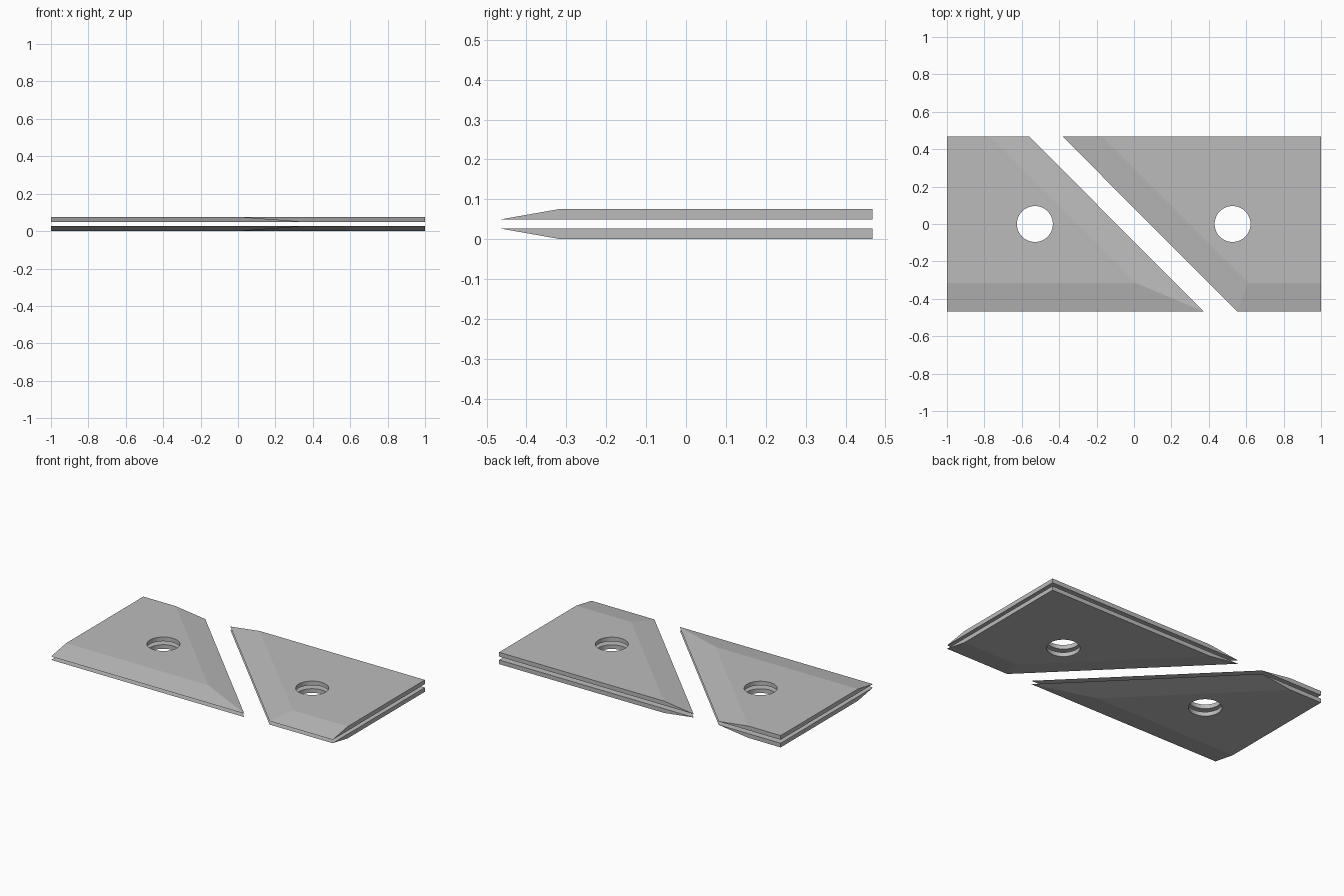
import bpy, bmesh

cube = bpy.data.objects.get("Cube")
if cube:
    bpy.data.objects.remove(cube, do_unlink=True)

HALF = 0.468       # half depth
BEVEL_Y = -0.315   # rear limit of the front bevel
THICK = 0.027
HEIGHT = 0.076

steel = bpy.data.materials.new("brushed_grey")
steel.use_nodes = True
GREY = (0.5, 0.5, 0.5, 1)
steel.diffuse_color = GREY
steel.node_tree.nodes["Principled BSDF"].inputs["Base Color"].default_value = GREY


def make_blade(name, rim, land, hole_x, flat_z, land_z):
    """Plate with a wide flat side (rim), a smaller bevelled side (land) and a bolt hole."""
    bm = bmesh.new()
    low = [bm.verts.new((x, y, flat_z)) for x, y in rim]
    high = [bm.verts.new((x, y, land_z)) for x, y in land]
    bm.faces.new(low)
    bm.faces.new(high)
    for i in range(4):
        j = (i + 1) % 4
        bm.faces.new((low[i], low[j], high[j], high[i]))
    bmesh.ops.recalc_face_normals(bm, faces=bm.faces)
    mesh = bpy.data.meshes.new(name)
    bm.to_mesh(mesh)
    bm.free()
    mesh.materials.append(steel)
    blade = bpy.data.objects.new(name, mesh)
    bpy.context.collection.objects.link(blade)

    # Bolt hole
    bpy.ops.mesh.primitive_cylinder_add(vertices=64, radius=0.096, depth=1,
                                        location=(hole_x, 0, 0))
    cutter = bpy.context.object
    cutter.hide_render = True
    cutter.data.materials.append(steel)
    cut = blade.modifiers.new("bolt_hole", "BOOLEAN")
    cut.operation = "DIFFERENCE"
    cut.solver = "EXACT"
    cut.object = cutter
    bpy.ops.object.select_all(action="DESELECT")
    blade.select_set(True)
    bpy.context.view_layer.objects.active = blade
    bpy.ops.object.modifier_apply(modifier=cut.name)
    bpy.data.objects.remove(cutter, do_unlink=True)
    # Low angle keeps the shallow bevels crisp while the hole stays round
    bpy.ops.object.shade_smooth_by_angle(angle=0.12)


# Flat-side and bevelled-side outlines of the two blade shapes
shapes = {
    "right": ([(-1, HALF), (-1, -HALF), (0.372, -HALF), (-0.56, HALF)],
              [(-1, HALF), (-1, BEVEL_Y), (0.01, BEVEL_Y), (-0.77, HALF)], -0.53),
    "left": ([(1, HALF), (1, -HALF), (0.552, -HALF), (-0.382, HALF)],
             [(1, HALF), (1, BEVEL_Y), (0.61, BEVEL_Y), (-0.172, HALF)], 0.527),
}

# Each shape is stacked as a pair, flat sides facing each other
for side, (rim, land, hole_x) in shapes.items():
    make_blade(side + "_upper_blade", rim, land, hole_x, HEIGHT - THICK, HEIGHT)
    make_blade(side + "_lower_blade", rim, land, hole_x, THICK, 0)
